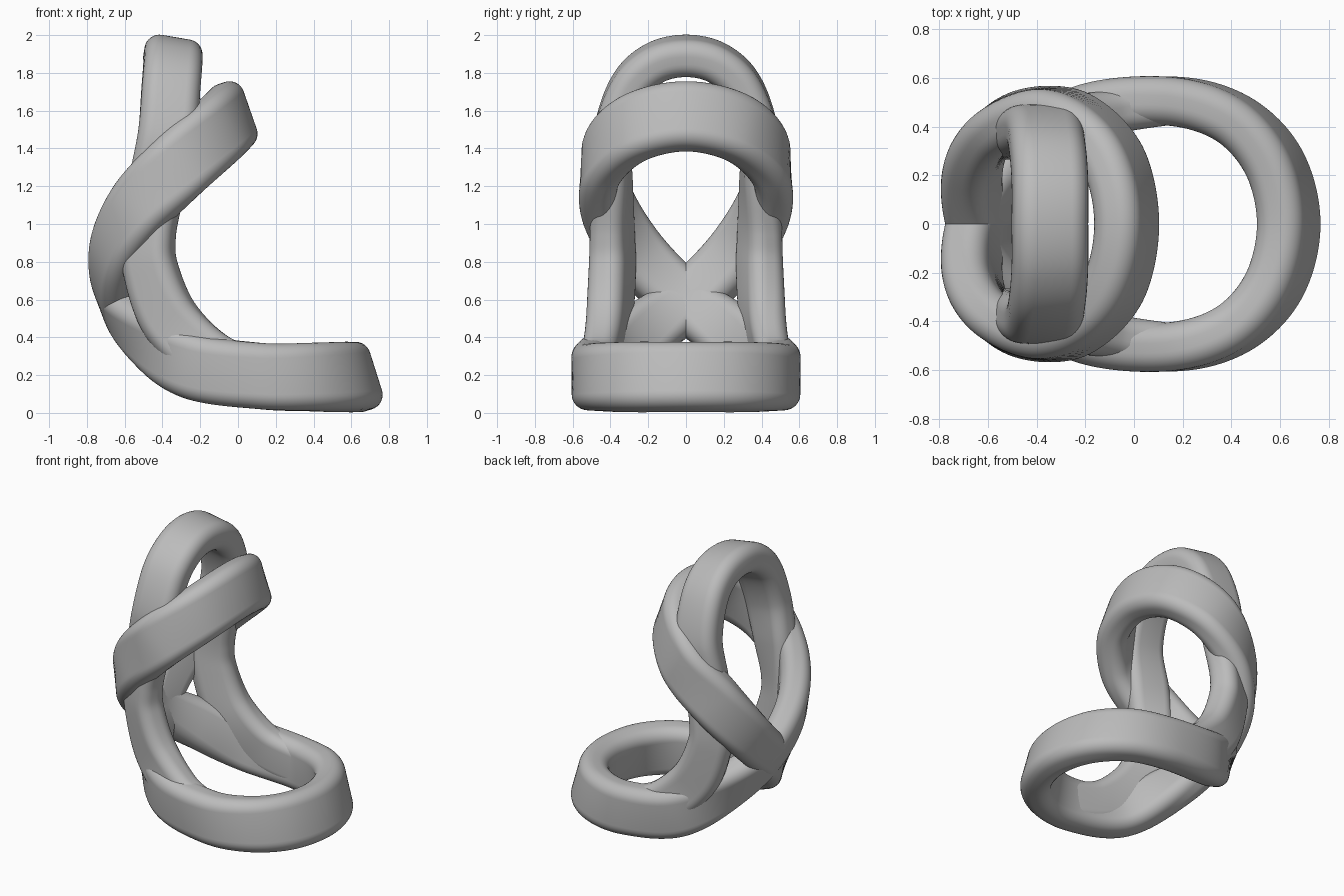
import bpy, bmesh, math
from mathutils import Vector

cube = bpy.data.objects.get("Cube")
if cube:
    bpy.data.objects.remove(cube, do_unlink=True)

clay = bpy.data.materials.new("light_grey")
clay.use_nodes = True
grey = (0.5, 0.5, 0.5, 1)
clay.diffuse_color = grey
clay.node_tree.nodes["Principled BSDF"].inputs["Base Color"].default_value = grey


def mirrored(half):
    """Add the other side of a half path whose last point lies on y = 0."""
    flip = [((p[0], -p[1], p[2]), (n[0], -n[1], n[2]), w, t) for p, n, w, t in half]
    return half + flip[-2::-1]


def spline(a, b, c, d, u):
    return 0.5 * (2 * b + (c - a) * u + (2 * a - 5 * b + 4 * c - d) * u ** 2
                  + (3 * b - a - 3 * c + d) * u ** 3)


def section(half_width, half_thick, radius, steps=9):
    """Rounded rectangle: (across the width, along the outward normal)."""
    pts = []
    for k, (sx, sy) in enumerate(((1, 1), (-1, 1), (-1, -1), (1, -1))):
        for i in range(steps):
            a = math.pi / 2 * (k + i / (steps - 1))
            pts.append((sx * (half_width - radius) + radius * math.cos(a),
                        sy * (half_thick - radius) + radius * math.sin(a)))
    return pts


def band(name, stations, closed, steps=14):
    """Sweep a rounded band through (point, outward normal, half width, half thickness)."""
    keys = [[Vector(p), Vector(n).normalized(), Vector((w, t))] for p, n, w, t in stations]
    count = len(keys)
    pick = (lambda i: keys[i % count]) if closed else (lambda i: keys[max(0, min(count - 1, i))])
    path = []
    for s in range(count if closed else count - 1):
        quad = [pick(s + o) for o in (-1, 0, 1, 2)]
        for i in range(steps):
            path.append([spline(*(q[c] for q in quad), i / steps) for c in range(3)])
    if not closed:
        path.append(keys[-1])

    bm = bmesh.new()
    rings = []
    last = len(path) - 1
    for i, (p, n, size) in enumerate(path):
        ahead = path[(i + 1) % len(path)] if closed else path[min(i + 1, last)]
        behind = path[i - 1] if closed else path[max(i - 1, 0)]
        tangent = (ahead[0] - behind[0]).normalized()
        out = (n - tangent * n.dot(tangent)).normalized()
        side = tangent.cross(out)
        rings.append([bm.verts.new(p + side * a + out * b)
                      for a, b in section(size.x, size.y, size.y * 0.8)])
    for i in range(len(rings) if closed else last):
        r, q = rings[i], rings[(i + 1) % len(rings)]
        for j in range(len(r)):
            k = (j + 1) % len(r)
            bm.faces.new((r[j], r[k], q[k], q[j]))
    if not closed:
        bm.faces.new(rings[0])
        bm.faces.new(rings[-1])
    bmesh.ops.recalc_face_normals(bm, faces=bm.faces)
    mesh = bpy.data.meshes.new(name)
    bm.to_mesh(mesh)
    bm.free()
    mesh.materials.append(clay)
    ob = bpy.data.objects.new(name, mesh)
    bpy.context.collection.objects.link(ob)
    bpy.ops.object.select_all(action='DESELECT')
    ob.select_set(True)
    bpy.context.view_layer.objects.active = ob
    bpy.ops.object.shade_smooth_by_angle(angle=math.radians(40))


# Figure-eight band: base ring, crossing at the rear, tilted upper ring
W, T = 0.185, 0.1
eight = [
    ((0.635, 0, 0.19), (0.95, 0, 0.3), W, T),
    ((0.57, 0.26, 0.19), (0.84, 0.5, 0.25), W, T),
    ((0.39, 0.44, 0.19), (0.5, 0.86, 0.12), 0.18, T),
    ((0.12, 0.505, 0.195), (0, 1, 0), 0.175, T),
    ((-0.24, 0.45, 0.25), (-0.2, 0.95, -0.15), 0.175, T),
    ((-0.49, 0.25, 0.41), (-0.7, 0.6, -0.35), 0.165, T),
    ((-0.64, 0, 0.59), (-0.93, 0, -0.35), 0.15, T),
    ((-0.655, -0.25, 0.83), (-0.87, -0.5, -0.1), 0.16, T),
    ((-0.53, -0.41, 1.08), (-0.5, -0.87, 0.05), 0.175, T),
    ((-0.3, -0.45, 1.32), (0.05, -1, 0), W, T),
    ((-0.1, -0.29, 1.5), (0.65, -0.7, 0.2), W, T),
    ((-0.03, 0, 1.57), (0.95, 0, 0.33), W, T),
]
band("figure_eight_band", mirrored(eight)[:-1], closed=True)

# Upright arch: legs rise out of the base ring and meet at the top
arch = [
    ((0.16, 0.49, 0.19), (0, 1, 0), 0.14, 0.08),
    ((-0.12, 0.46, 0.27), (0, 1, 0), 0.15, 0.09),
    ((-0.35, 0.41, 0.48), (-0.3, 0.95, 0), 0.155, 0.1),
    ((-0.46, 0.39, 0.75), (-0.42, 0.9, 0), 0.145, 0.1),
    ((-0.47, 0.39, 0.95), (-0.4, 0.92, 0), 0.14, 0.095),
    ((-0.43, 0.39, 1.2), (-0.2, 1, 0), 0.15, 0.095),
    ((-0.375, 0.39, 1.47), (0, 1, 0.2), 0.155, 0.1),
    ((-0.355, 0.305, 1.72), (0.1, 0.8, 0.6), 0.155, 0.1),
    ((-0.345, 0.17, 1.85), (0.15, 0.4, 0.9), 0.155, 0.1),
    ((-0.345, 0, 1.89), (0.17, 0, 1), 0.155, 0.1),
]
band("upright_arch", mirrored(arch), closed=False)
